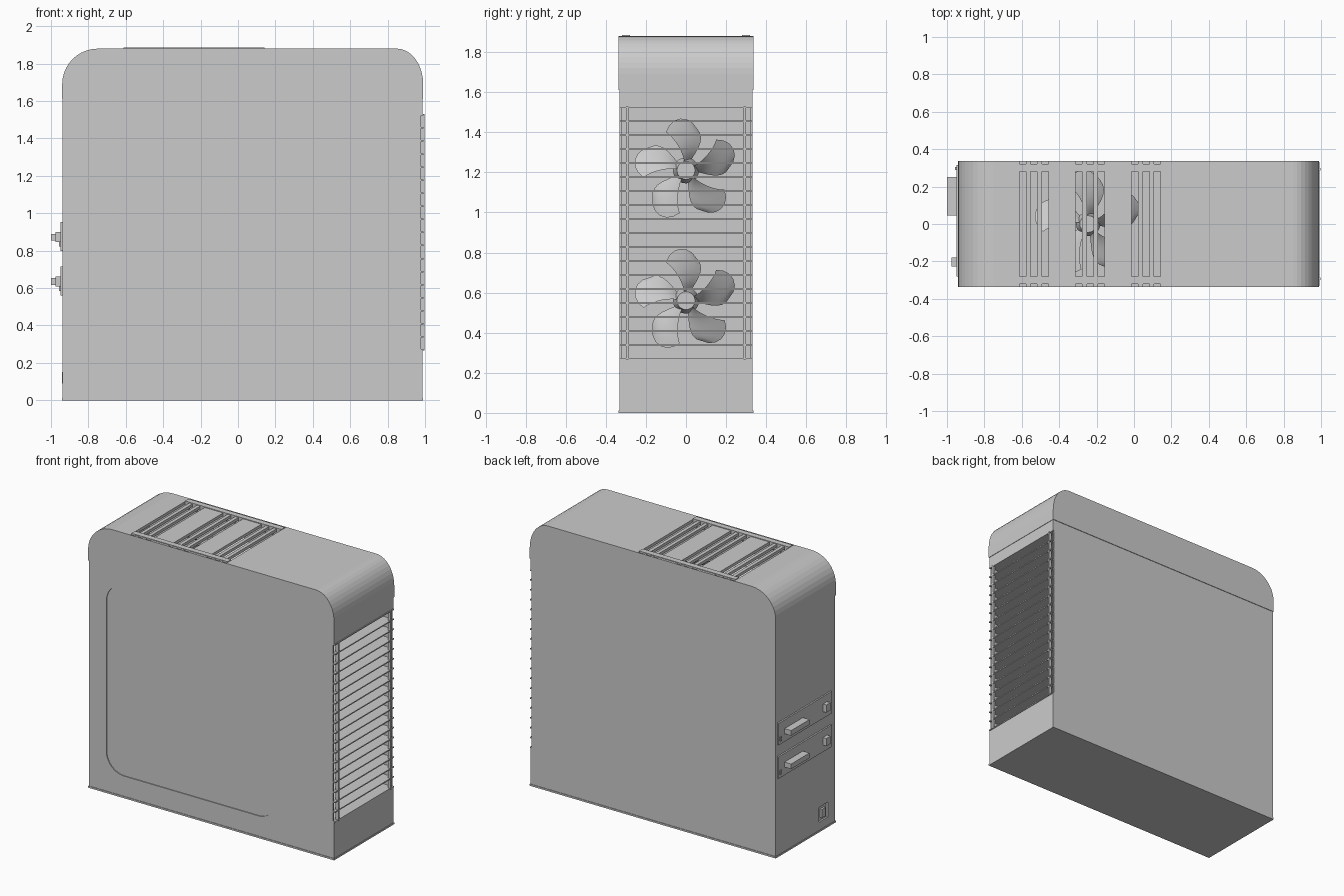
import bpy, bmesh, math
from mathutils import Vector

if "Cube" in bpy.data.objects:
    bpy.data.objects.remove(bpy.data.objects["Cube"])

def finish(name, bm):
    bmesh.ops.recalc_face_normals(bm, faces=bm.faces)
    me = bpy.data.meshes.new(name)
    bm.to_mesh(me)
    bm.free()
    ob = bpy.data.objects.new(name, me)
    bpy.context.collection.objects.link(ob)
    return ob

def add_box(bm, x, y, z):
    r = bmesh.ops.create_cube(bm, size=1)
    for v in r['verts']:
        v.co = Vector([(a + b) / 2 + c * (b - a) for (a, b), c in zip((x, y, z), v.co)])

def boxes(name, specs):
    bm = bmesh.new()
    for s in specs:
        add_box(bm, *s)
    return finish(name, bm)

def prism(name, pts, y0, y1):
    bm = bmesh.new()
    f = bm.faces.new([bm.verts.new((x, y0, z)) for x, z in pts])
    r = bmesh.ops.extrude_face_region(bm, geom=[f])
    for v in r['geom']:
        if isinstance(v, bmesh.types.BMVert):
            v.co.y = y1
    return finish(name, bm)

def arc(cx, cz, rx, rz, a0, a1, n=10):
    return [(cx + rx * math.cos(math.radians(a0 + (a1 - a0) * i / n)),
             cz + rz * math.sin(math.radians(a0 + (a1 - a0) * i / n))) for i in range(n + 1)]

def cut(ob, *cutters):
    for c in cutters:
        c.hide_render = True
        m = ob.modifiers.new("cut", 'BOOLEAN')
        m.operation = 'DIFFERENCE'
        m.solver = 'EXACT'
        m.object = c
        bpy.context.view_layer.objects.active = ob
        bpy.ops.object.modifier_apply(modifier=m.name)
        bpy.data.objects.remove(c)

# Hollow lower body with front opening, window recess and power socket hole
body = boxes("case_body", [((-.937, .987), (-.333, .333), (0.005, 1.615))])
win = (arc(-.66, .295, .14, .14, 180, 270) + arc(.39, .295, .14, .14, 270, 360)
       + arc(.39, 1.36, .14, .14, 0, 90) + arc(-.66, 1.36, .14, .14, 90, 180))
cut(body,
    boxes("inner_cutter", [((-.92, .97), (-.32, .32), (.02, 1.8))]),
    boxes("grille_cutter", [((.9, 1.1), (-.32, .32), (.265, 1.53))]),
    boxes("edge_cutter", [((.978, 1.1), (-.4, .4), (.265, 1.53))]),
    boxes("socket_cutter", [((-1.1, -.9), (-.25, -.15), (.07, .175))]),
    prism("window_cutter", win, -.4, -.327))

# Slightly overhanging base
boxes("base_plate", [((-.94, .99), (-.337, .337), (0, .012))])

# Rounded top cap with vent slots
def cap_outline(o, z0):
    return ([(.99 - o, z0)] + arc(.85, 1.69, .14 - o, .19 - o, 0, 90)
            + arc(-.75, 1.69, .19 - o, .19 - o, 90, 180) + [(-.94 + o, z0)])

cap = prism("top_cap", cap_outline(0, 1.61), -.337, .337)
cut(cap, prism("cap_inner_cutter", cap_outline(.02, 1.5), -.32, .32))
slots = [-.595, -.535, -.475, -.295, -.235, -.175, .005, .065, .125]
cut(cap, boxes("slot_cutter", [((x - .0175, x + .0175), (-.333, .333), (1.8, 2)) for x in slots]))
boxes("vent_bars", [((-.612, .143), (min(s * .28, s * .32), max(s * .28, s * .32)), (1.855, 1.885))
                    for s in (-1, 1)])

# Front grille: horizontal slats and two uprights
boxes("grille_slats", [((.9, .992), (-.331, .331), (z - .004, z + .004))
                       for z in [.269 + i * 1.257 / 18 for i in range(19)]])
boxes("grille_uprights", [((.975, .996), (y - .006, y + .006), (.265, 1.53)) for y in (-.293, .293)])

# Fans: hub plus pitched blades
def fan(name, radius, loc, rot):
    bm = bmesh.new()
    bmesh.ops.create_cone(bm, cap_ends=True, segments=20, radius1=.065, radius2=.045, depth=.07)
    n, m = 7, 6
    for k in range(5):
        grid = []
        for i in range(n + 1):
            t = i / n
            r = .04 + (radius - .04) * t
            half = .3 + .12 * math.sin(math.pi * t * .8)
            row = []
            for j in range(m + 1):
                u = 2 * j / m - 1
                rr = r - .045 * t ** 3 * u * u
                a = math.radians(82 + 72 * k) + .25 * t * t + u * half
                row.append(bm.verts.new((rr * math.cos(a), rr * math.sin(a), u * (.03 + .02 * t))))
            grid.append(row)
        for i in range(n):
            for j in range(m):
                bm.faces.new((grid[i][j], grid[i + 1][j], grid[i + 1][j + 1], grid[i][j + 1]))
    ob = finish(name, bm)
    ob.location = loc
    ob.rotation_euler = rot
    ob.data.shade_smooth()
    bpy.context.view_layer.objects.active = ob
    ob.select_set(True)
    bpy.ops.object.shade_smooth_by_angle(angle=math.radians(35))
    ob.select_set(False)

for o in bpy.context.selected_objects:
    o.select_set(False)
turn = (math.pi / 2, 0, math.pi / 2)
fan("lower_front_fan", .26, (.82, 0, .56), turn)
fan("upper_front_fan", .26, (.82, 0, 1.21), turn)
fan("top_fan", .29, (-.245, 0, 1.76), (0, 0, 0))

# Rear connector plates, ports and power socket
for name, z in (("upper", .872), ("lower", .635)):
    boxes(name + "_rear_plate", [((-.948, -.93), (-.28, .315), (z - .075, z + .08))])
    boxes(name + "_rear_ports", [((-1, -.94), (.045, .25), (z - .018, z + .018)),
                                 ((-.975, -.94), (-.226, -.18), (z - .026, z + .028)),
                                 ((-.956, -.94), (.29, .305), (z - .05, z - .02))])
boxes("power_socket", [((-.925, -.88), (-.26, -.14), (.06, .185)),
                       ((-.94, -.91), (-.22, -.18), (.09, .15))])
